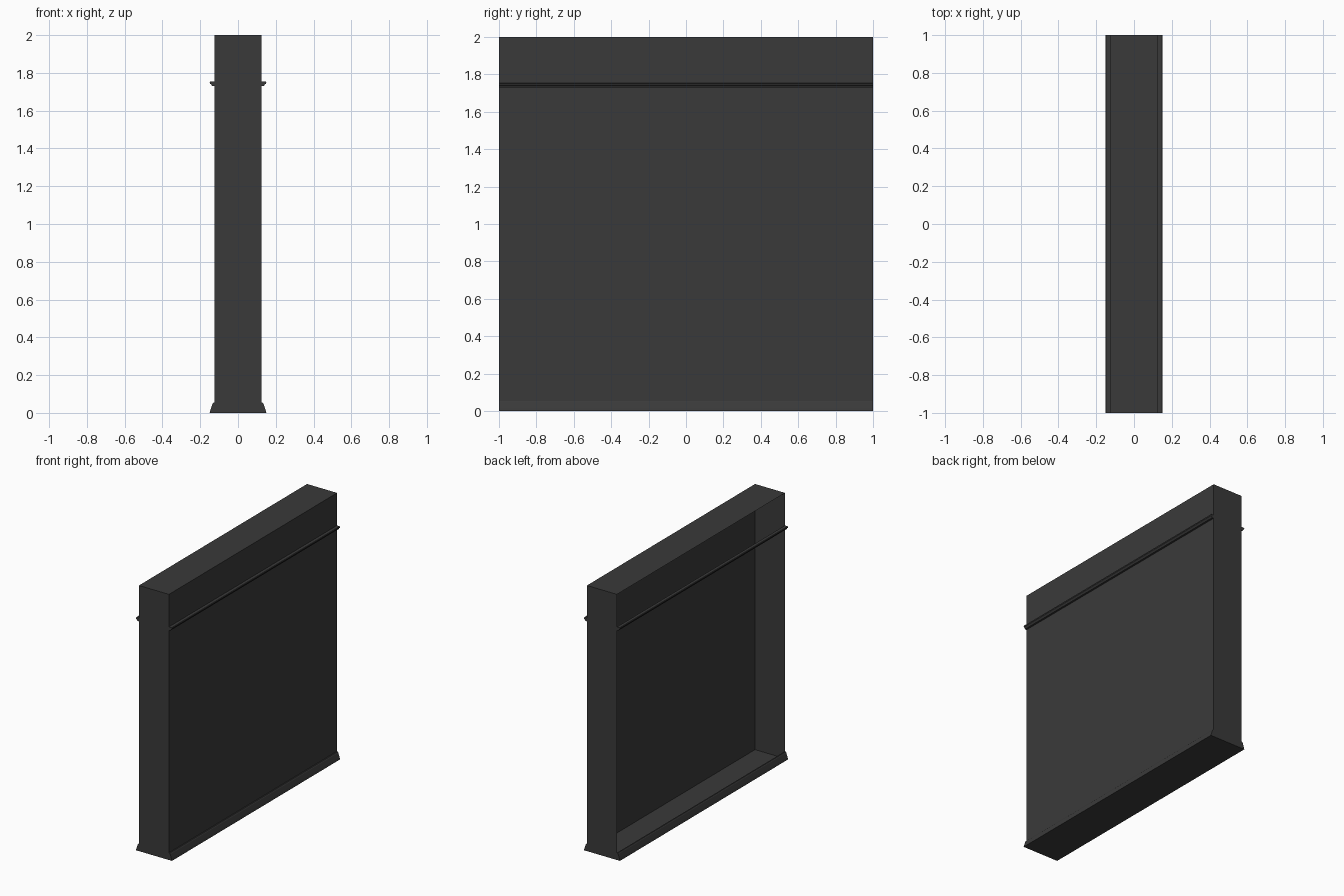
import bpy
import bmesh

cube = bpy.data.objects.get("Cube")
if cube:
    bpy.data.objects.remove(cube, do_unlink=True)

HALF_LENGTH = 1.0
HALF_THICK = 0.125
HEIGHT = 2.0

# One dark grey for everything
grey = bpy.data.materials.new("dark grey")
grey.use_nodes = True
colour = (0.042, 0.042, 0.042, 1)
grey.diffuse_color = colour
bsdf = grey.node_tree.nodes["Principled BSDF"]
bsdf.inputs["Base Color"].default_value = colour
bsdf.inputs["Roughness"].default_value = 0.8


def add_object(name, bm):
    mesh = bpy.data.meshes.new(name)
    bm.to_mesh(mesh)
    bm.free()
    mesh.materials.append(grey)
    obj = bpy.data.objects.new(name, mesh)
    bpy.context.collection.objects.link(obj)
    return obj


def add_moulding(name, profile, side):
    """Extrude an (x, z) profile along the whole wall, on one side."""
    bm = bmesh.new()
    verts = [bm.verts.new((side * x, -HALF_LENGTH, z)) for x, z in profile]
    face = bm.faces.new(verts)
    result = bmesh.ops.extrude_face_region(bm, geom=[face], use_keep_orig=True)
    moved = [v for v in result["geom"] if isinstance(v, bmesh.types.BMVert)]
    bmesh.ops.translate(bm, verts=moved, vec=(0, 2 * HALF_LENGTH, 0))
    bmesh.ops.recalc_face_normals(bm, faces=bm.faces)
    return add_object(name, bm)


# Wall shell: a thin-skinned box left open on the -x side
bm = bmesh.new()
bmesh.ops.create_cube(bm, size=1)
for v in bm.verts:
    v.co.x *= 2 * HALF_THICK
    v.co.y *= 2 * HALF_LENGTH
    v.co.z = (v.co.z + 0.5) * HEIGHT
open_side = [f for f in bm.faces if f.normal.x < -0.5]
bmesh.ops.delete(bm, geom=open_side, context="FACES")
add_object("wall_shell", bm)

# Mouldings on both sides: skirting at the foot, thin rail higher up
skirting = [(HALF_THICK, 0), (0.15, 0), (0.146, 0.015),
            (0.136, 0.045), (0.131, 0.053), (HALF_THICK, 0.055)]
rail = [(HALF_THICK, 1.73), (0.138, 1.731), (0.142, 1.738),
        (0.149, 1.744), (0.15, 1.752), (0.147, 1.755), (HALF_THICK, 1.755)]
for label, side in (("left", 1), ("right", -1)):
    add_moulding(label + "_skirting", skirting, side)
    add_moulding(label + "_rail", rail, side)
